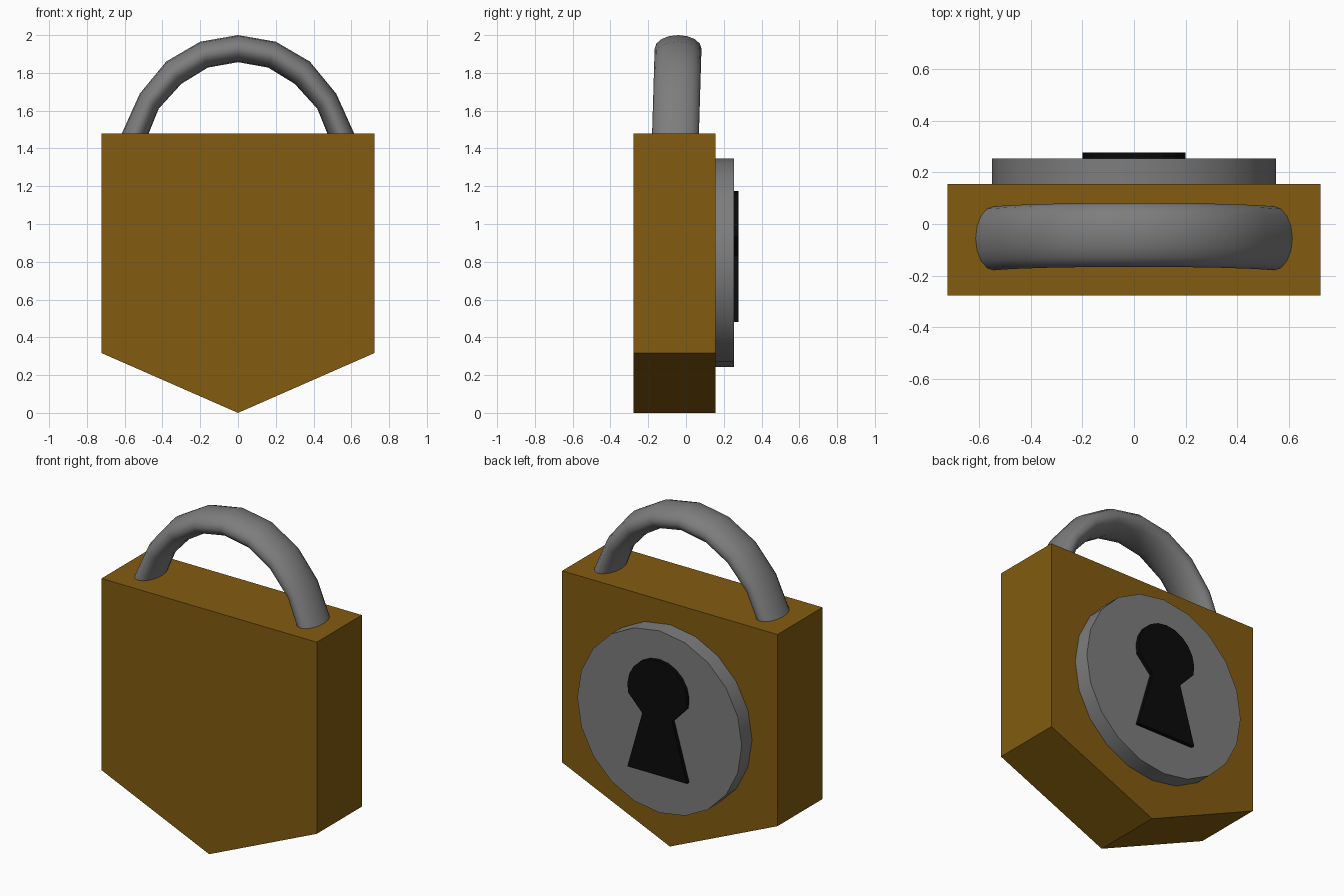
import bpy, bmesh
from math import sin, cos, pi, radians
from mathutils import Vector

if "Cube" in bpy.data.objects:
    bpy.data.objects.remove(bpy.data.objects["Cube"])


def material(name, rgb):
    m = bpy.data.materials.new(name)
    m.diffuse_color = (*rgb, 1)
    m.use_nodes = True
    m.node_tree.nodes["Principled BSDF"].inputs["Base Color"].default_value = m.diffuse_color
    return m


def finish(name, bm, mat=None, smooth=None):
    bmesh.ops.recalc_face_normals(bm, faces=bm.faces)
    me = bpy.data.meshes.new(name)
    bm.to_mesh(me)
    bm.free()
    ob = bpy.data.objects.new(name, me)
    bpy.context.collection.objects.link(ob)
    if mat:
        me.materials.append(mat)
    if smooth:
        bpy.ops.object.select_all(action='DESELECT')
        ob.select_set(True)
        bpy.context.view_layer.objects.active = ob
        bpy.ops.object.shade_smooth_by_angle(angle=radians(smooth))
    return ob


def slab(name, outline, y0, y1, mat=None, smooth=None):
    """Extrude an XZ outline from y0 to y1."""
    bm = bmesh.new()
    face = bm.faces.new([bm.verts.new((x, y0, z)) for x, z in outline])
    ext = bmesh.ops.extrude_face_region(bm, geom=[face])['geom']
    top = [v for v in ext if isinstance(v, bmesh.types.BMVert)]
    bmesh.ops.translate(bm, verts=top, vec=(0, y1 - y0, 0))
    return finish(name, bm, mat, smooth)


brass = material("brass", (0.226, 0.105, 0.005))
black = material("black", (0.003, 0.003, 0.003))
steel = material("steel", (0.205, 0.205, 0.205))

# Pointed body
slab("lock_body", [(0, 0), (0.723, 0.317), (0.723, 1.48), (-0.723, 1.48), (-0.723, 0.317)],
     -0.277, 0.155, brass)

# Round plate on the back
slab("lock_plate", [(0.552 * cos(i * pi / 10), 0.795 + 0.552 * sin(i * pi / 10)) for i in range(20)],
     0.15, 0.254, steel, 30)

# Keyhole: round head with a flared slot
head = [(0.2 * cos(radians(a)), 0.975 + 0.2 * sin(radians(a)))
        for a in [-13 + 206 * i / 12 for i in range(13)]]
slab("keyhole", head + [(-0.1, 0.83), (-0.2, 0.48), (0.2, 0.48), (0.1, 0.83)],
     0.25, 0.277, black)

# Shackle: flattened tube swept along a faceted arch, leaning slightly
half = [(0.2, 1.965, 0.16, 1.828), (0.38, 1.86, 0.3, 1.742),
        (0.52, 1.69, 0.42, 1.61), (0.635, 1.435, 0.505, 1.40)]
stations = [(-a, b, -c, d) for a, b, c, d in reversed(half)] + [(0, 2.0, 0, 1.857)] + half
bm = bmesh.new()
rings = []
N = 16
for xo, zo, xi, zi in stations:
    outer, inner = Vector((xo, 0, zo)), Vector((xi, 0, zi))
    mid, arm = (outer + inner) / 2, (outer - inner) / 2
    y = -0.042 - 0.03 * (1.93 - mid.z)
    rings.append([bm.verts.new(mid + arm * cos(t) + Vector((0, y + 0.124 * sin(t), 0)))
                  for t in [2 * pi * i / N for i in range(N)]])
for a, b in zip(rings, rings[1:]):
    for i in range(N):
        j = (i + 1) % N
        bm.faces.new((a[i], a[j], b[j], b[i]))
bm.faces.new(rings[0])
bm.faces.new(rings[-1])
finish("shackle", bm, steel, 60)
